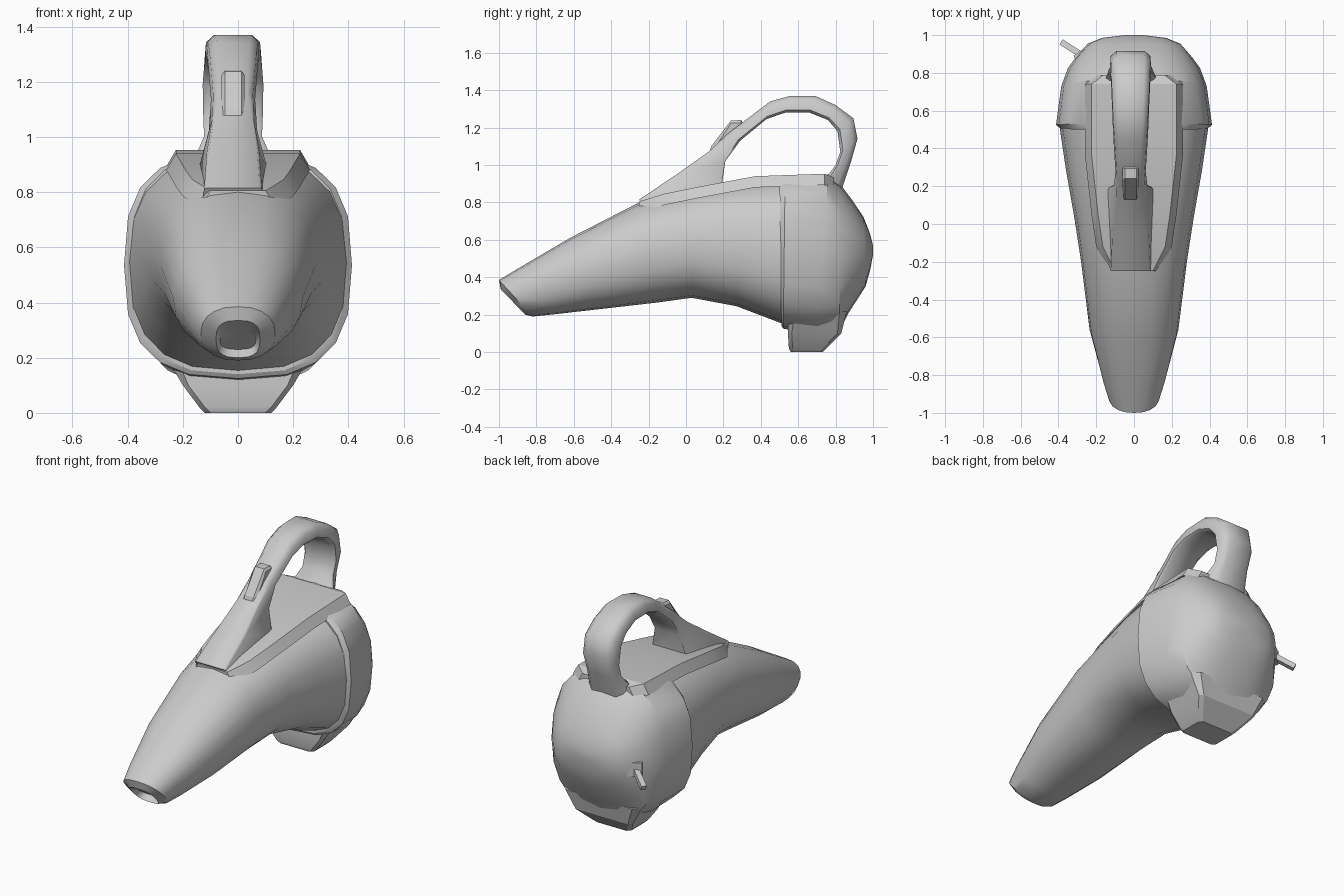
import bpy, bmesh, math
from mathutils import Vector

cube = bpy.data.objects.get("Cube")
if cube:
    bpy.data.objects.remove(cube, do_unlink=True)

grey = bpy.data.materials.new("light_grey_plastic")
grey.use_nodes = True
COLOUR = (0.6, 0.6, 0.6, 1)
grey.diffuse_color = COLOUR
grey.node_tree.nodes["Principled BSDF"].inputs["Base Color"].default_value = COLOUR


def loft(name, rings, angle=40):
    """Skin a list of equal-length point rings and close both ends."""
    bm = bmesh.new()
    loops = [[bm.verts.new(p) for p in ring] for ring in rings]
    n = len(loops[0])
    for a, b in zip(loops, loops[1:]):
        for i in range(n):
            j = (i + 1) % n
            bm.faces.new((a[i], a[j], b[j], b[i]))
    bm.faces.new(loops[0])
    bm.faces.new(loops[-1])
    bmesh.ops.recalc_face_normals(bm, faces=bm.faces)
    mesh = bpy.data.meshes.new(name)
    bm.to_mesh(mesh)
    bm.free()
    mesh.materials.append(grey)
    ob = bpy.data.objects.new(name, mesh)
    bpy.context.collection.objects.link(ob)
    bpy.ops.object.select_all(action='DESELECT')
    ob.select_set(True)
    bpy.context.view_layer.objects.active = ob
    bpy.ops.object.shade_smooth_by_angle(angle=math.radians(angle))
    return ob


def oval(yt, zt, yb, zb, w, power=2.3, sides=20):
    """Rounded section hung between a top and a bottom point."""
    pts = []
    for i in range(sides):
        a = math.tau * i / sides
        s, c = math.sin(a), math.cos(a)
        u = math.copysign(abs(s) ** (2 / power), s)
        t = 0.5 - 0.5 * math.copysign(abs(c) ** (2 / power), c)
        pts.append((w * u, yt + (yb - yt) * t, zt + (zb - zt) * t))
    return pts


def rect(x, y0, y1, z, cut):
    """Flat rectangle with cut corners at height z."""
    half = [(x - cut, y0), (x, y0 + cut), (x, y1 - cut), (x - cut, y1)]
    pts = half + [(-px, py) for px, py in reversed(half)]
    return [(px, py, z) for px, py in pts]


# Nozzle body, starting inside the slanted mouth
loft("nozzle_body", [
    oval(-0.93, 0.30, -0.83, 0.23, 0.065, 2.8),
    oval(-0.99, 0.335, -0.86, 0.20, 0.08, 2.8),
    oval(-1.0, 0.385, -0.82, 0.19, 0.135),
    oval(-0.9, 0.445, -0.72, 0.20, 0.168),
    oval(-0.62, 0.61, -0.5, 0.225, 0.235),
    oval(-0.25, 0.80, -0.15, 0.265, 0.28),
    oval(0.05, 0.87, 0.03, 0.29, 0.317),
    oval(0.30, 0.91, 0.27, 0.245, 0.36, 2.5),
    oval(0.56, 0.93, 0.52, 0.15, 0.398, 2.7),
])

# Rear motor housing
loft("motor_housing", [
    oval(0.50, 0.935, 0.51, 0.14, 0.39, 2.8),
    oval(0.53, 0.945, 0.52, 0.125, 0.413, 2.8),
    oval(0.76, 0.95, 0.70, 0.09, 0.385, 2.6),
    oval(0.83, 0.89, 0.82, 0.11, 0.35, 2.5),
    oval(0.89, 0.81, 0.87, 0.21, 0.31, 2.4),
    oval(0.95, 0.72, 0.96, 0.35, 0.245, 2.3),
    oval(0.985, 0.63, 0.985, 0.44, 0.17),
    oval(1.0, 0.57, 1.0, 0.52, 0.05),
], 30)

# Raised top panel with sloping sides
panel = []
for y, z, w in [(-0.25, 0.805, 0.10), (-0.12, 0.845, 0.165), (0.05, 0.88, 0.19),
                (0.37, 0.94, 0.225), (0.74, 0.953, 0.225), (0.79, 0.935, 0.16)]:
    panel.append([(w, y, z), (w + 0.035, y, z - 0.06),
                  (-w - 0.035, y, z - 0.06), (-w, y, z)])
loft("top_panel", panel, 20)

# Arched handle: outer y z, inner y z, outer and inner half width
HANDLE_X = -0.018
arch = [
    (-0.25, 0.815, -0.22, 0.77, 0.105, 0.11),
    (-0.05, 0.95, 0.19, 0.88, 0.095, 0.125),
    (0.12, 1.07, 0.21, 1.02, 0.075, 0.088),
    (0.22, 1.165, 0.29, 1.13, 0.072, 0.08),
    (0.45, 1.34, 0.43, 1.245, 0.085, 0.09),
    (0.56, 1.37, 0.53, 1.28, 0.092, 0.095),
    (0.69, 1.37, 0.66, 1.28, 0.098, 0.1),
    (0.80, 1.32, 0.76, 1.24, 0.102, 0.105),
    (0.895, 1.25, 0.81, 1.18, 0.105, 0.11),
    (0.917, 1.14, 0.825, 1.07, 0.105, 0.108),
    (0.88, 1.01, 0.80, 1.0, 0.1, 0.105),
    (0.83, 0.86, 0.74, 0.92, 0.12, 0.145),
]
rings = []
for k, (oy, oz, iy, iz, wo, wi) in enumerate(arch):
    # crisp ramp at the front, rounded edges further along
    r = 0.08 if k < 3 else 0.3
    half = [(wo * (1 - r), 0), (wo, r), (wi, 1 - r * 0.5), (wi * (1 - r * 0.5), 1)]
    section = half + [(-x, t) for x, t in reversed(half)]
    rings.append([(HANDLE_X + x, oy + (iy - oy) * t, oz + (iz - oz) * t)
                  for x, t in section])
loft("handle", rings, 50)

# Sliding switch on the handle ramp
switch = []
for x, inset in [(-0.042, 0.015), (-0.03, 0), (0.03, 0), (0.042, 0.015)]:
    switch.append([(HANDLE_X + x, 0.12, 1.05), (HANDLE_X + x, 0.135 + inset, 1.10 - inset),
                   (HANDLE_X + x, 0.24, 1.238 - inset), (HANDLE_X + x, 0.295, 1.24 - inset),
                   (HANDLE_X + x, 0.32, 1.2)])
loft("switch", switch, 20)

# Exhaust foot below the housing
loft("foot", [
    rect(0.27, 0.545, 0.86, 0.22, 0.04),
    rect(0.20, 0.545, 0.83, 0.10, 0.02),
    rect(0.14, 0.55, 0.75, 0.02, 0.02),
    rect(0.12, 0.56, 0.73, 0.0, 0.02),
], 25)


def bar(name, start, end, size0, size1):
    """Square tapered bar between two points."""
    a, b = Vector(start), Vector(end)
    d = (b - a).normalized()
    u = d.cross(Vector((0, 0, 1))).normalized()
    v = u.cross(d)
    corners = [(1, 1), (1, -1), (-1, -1), (-1, 1)]
    return loft(name, [[p + (u * i + v * j) * s for i, j in corners]
                       for p, s in ((a, size0), (b, size1))], 20)


# Charging socket and plug stub at the back
bar("charging_socket", (-0.22, 0.82, 0.5), (-0.285, 0.915, 0.5), 0.06, 0.042)
bar("plug_stub", (-0.27, 0.89, 0.5), (-0.38, 0.96, 0.43), 0.016, 0.016)
